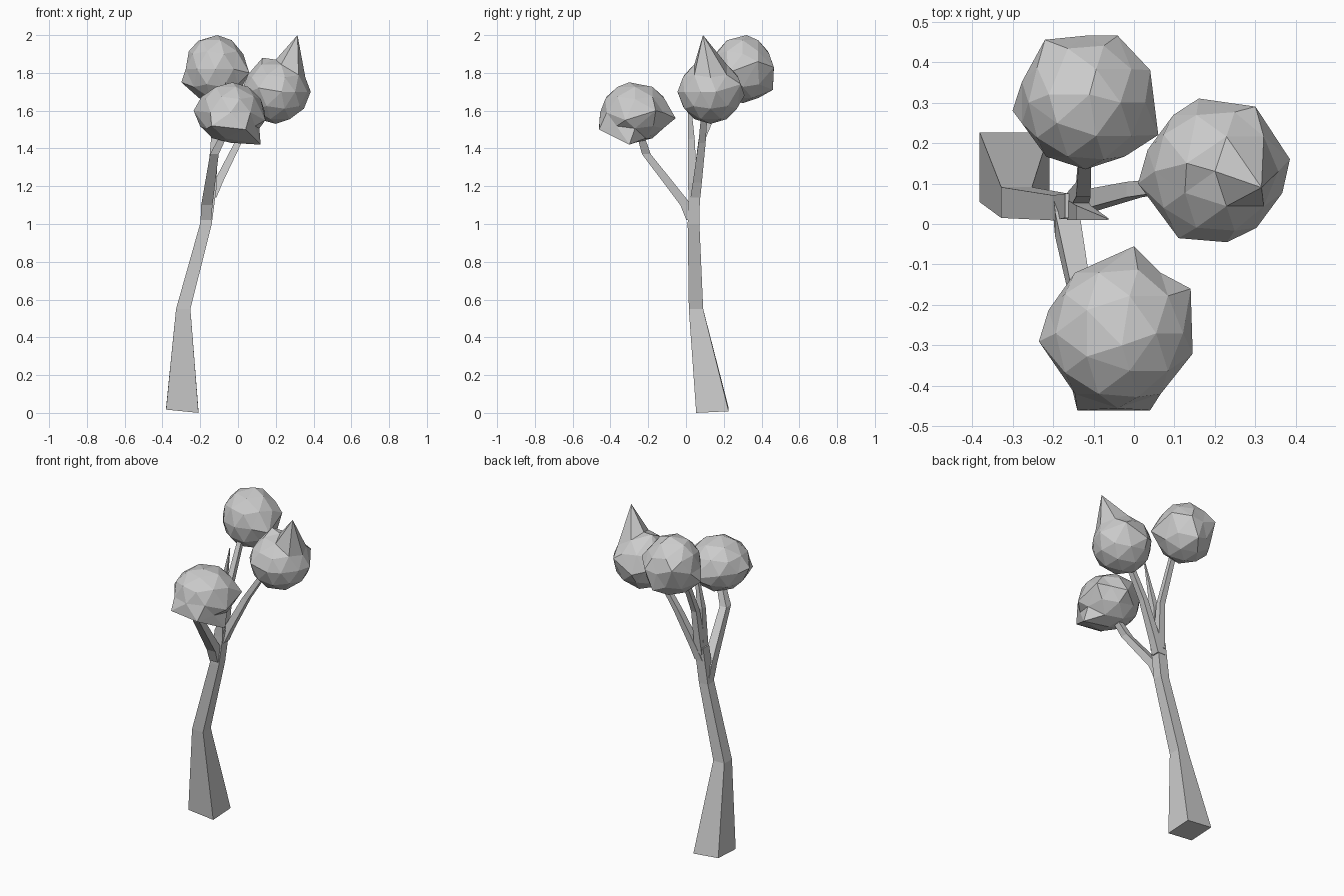
import bpy, bmesh
from mathutils import Vector

cube = bpy.data.objects.get("Cube")
if cube:
    bpy.data.objects.remove(cube, do_unlink=True)

grey = bpy.data.materials.new("plain grey")
grey.use_nodes = True
tone = (0.6, 0.6, 0.6, 1)
grey.diffuse_color = tone
grey.node_tree.nodes["Principled BSDF"].inputs["Base Color"].default_value = tone


def finish(name, bm):
    bmesh.ops.recalc_face_normals(bm, faces=bm.faces)
    mesh = bpy.data.meshes.new(name)
    bm.to_mesh(mesh)
    bm.free()
    mesh.materials.append(grey)
    bpy.context.collection.objects.link(bpy.data.objects.new(name, mesh))


def limb(name, stations, tilt=(0, 0)):
    """Four-sided limb lofted through (x, y, z, half width); tilt slants the foot."""
    bm = bmesh.new()
    rings = []
    for i, (x, y, z, h) in enumerate(stations):
        ring = []
        for sx, sy in ((-1, -1), (1, -1), (1, 1), (-1, 1)):
            dz = 0 if i else h * (sx * tilt[0] + sy * tilt[1])
            ring.append(bm.verts.new((x + sx * h, y + sy * h, z + dz)))
        rings.append(ring)
    for a, b in zip(rings, rings[1:]):
        for k in range(4):
            n = (k + 1) % 4
            bm.faces.new((a[k], a[n], b[n], b[k]))
    bm.faces.new(rings[0])
    bm.faces.new(rings[-1])
    finish(name, bm)


def crown(name, centre, radii, peaks):
    """Faceted leaf clump: the corner facing each peak is moved onto it."""
    c, r = Vector(centre), Vector(radii)
    bm = bmesh.new()
    bmesh.ops.create_icosphere(bm, subdivisions=2, radius=1)
    free = list(bm.verts)
    for p in peaks:
        offset = Vector(p) - c
        unit = Vector([o / s for o, s in zip(offset, r)])
        v = max(free, key=lambda w: w.co.normalized().dot(unit))
        free.remove(v)
        v.co = unit
    for v in bm.verts:
        v.co = c + v.co * r
    finish(name, bm)


# Trunk and branches
limb("trunk", [(-.295, .14, .013, .086), (-.29, .053, .55, .038),
               (-.17, .04, 1, .031), (-.14, .045, 1.22, .03)], (-.1, .05))
limb("front_branch", [(-.17, .03, 1.02, .028), (-.165, .0, 1.1, .03),
                      (-.125, -.21, 1.37, .023), (-.06, -.25, 1.5, .018)])
limb("right_branch", [(-.14, .05, 1.14, .026), (-.105, .06, 1.22, .024),
                      (0, .085, 1.43, .019), (.12, .1, 1.62, .016)])
limb("back_branch", [(-.14, .055, 1.18, .024), (-.125, .085, 1.45, .018),
                     (-.12, .2, 1.72, .014)])
limb("bare_twig", [(-.14, .035, 1.18, .025), (-.125, .028, 1.45, .018),
                   (-.065, .012, 1.75, .002)])

# Leaf clumps
crown("front_crown", (-.04, -.27, 1.59), (.18, .185, .16), [
    (-.235, -.29, 1.6), (0, -.055, 1.56), (.12, -.3, 1.42), (.145, -.32, 1.55),
    (-.14, -.46, 1.52), (.04, -.46, 1.5), (-.03, -.3, 1.75), (.14, -.16, 1.6)])
crown("right_crown", (.2, .13, 1.7), (.175, .172, .17), [
    (.315, .09, 2), (.385, .16, 1.7), (.11, -.035, 1.72), (.23, -.045, 1.7),
    (.16, .31, 1.68), (.3, .29, 1.74), (.01, .1, 1.68), (.13, .15, 1.88)])
crown("back_crown", (-.12, .3, 1.82), (.165, .165, .18), [
    (-.3, .28, 1.75), (-.22, .455, 1.86), (-.04, .465, 1.83), (.06, .22, 1.8),
    (-.11, .32, 2), (-.21, .32, 1.97), (.04, .38, 1.86), (-.09, .46, 1.71)])
